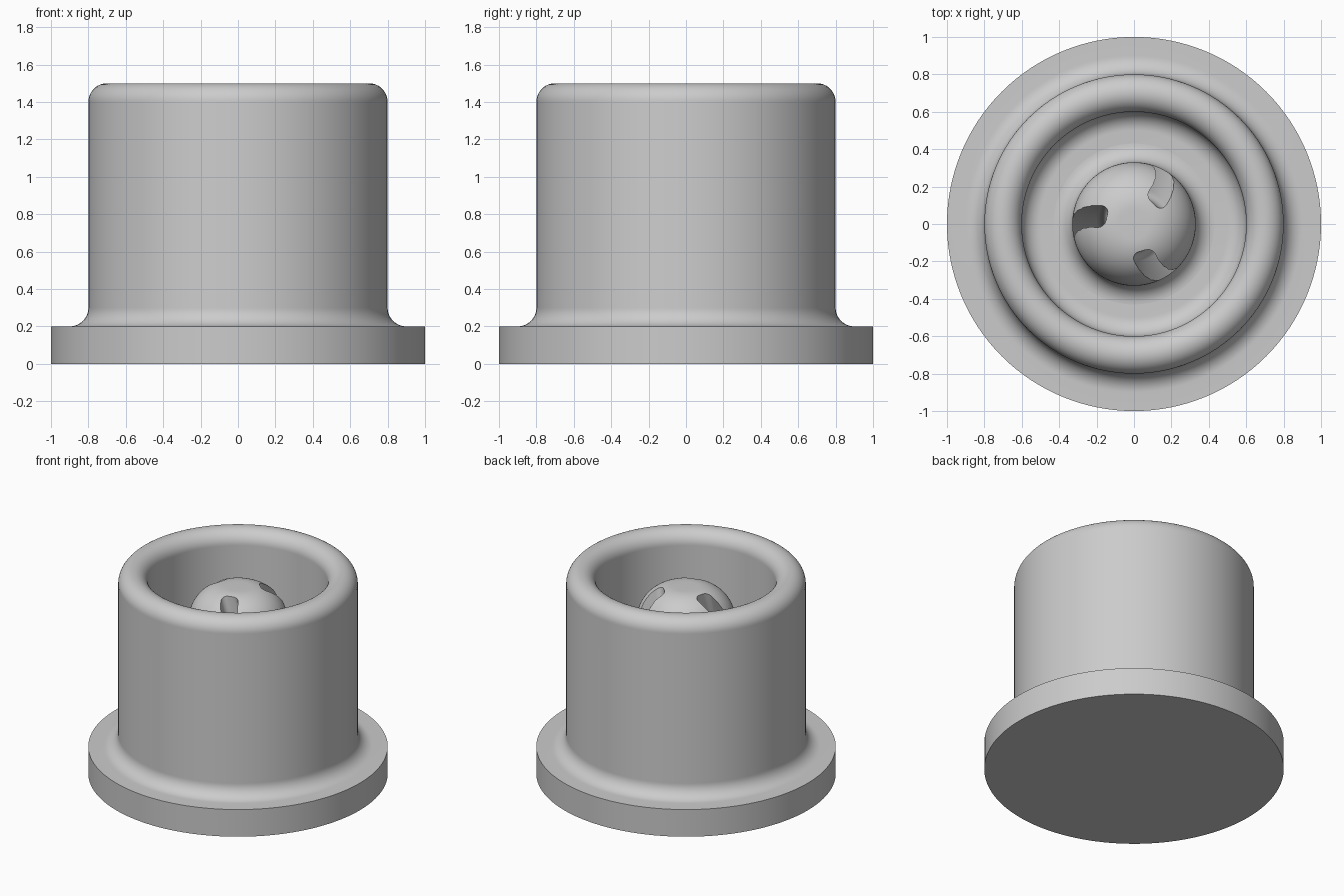
import bpy, bmesh
from math import sin, cos, radians, pi
from mathutils import Matrix, Vector

cube = bpy.data.objects.get("Cube")
if cube:
    bpy.data.objects.remove(cube, do_unlink=True)

grey = bpy.data.materials.new("plain_grey")
grey.use_nodes = True
grey.diffuse_color = (0.6, 0.6, 0.6, 1)
grey.node_tree.nodes["Principled BSDF"].inputs["Base Color"].default_value = (0.6, 0.6, 0.6, 1)


def arc(cx, cz, r, start, end, steps=12):
    """Points along a circular arc, angles in degrees."""
    angles = [radians(start + (end - start) * i / steps) for i in range(steps + 1)]
    return [(cx + r * cos(a), cz + r * sin(a)) for a in angles]


def make_object(name, bm):
    bmesh.ops.recalc_face_normals(bm, faces=bm.faces)
    mesh = bpy.data.meshes.new(name)
    bm.to_mesh(mesh)
    bm.free()
    mesh.materials.append(grey)
    obj = bpy.data.objects.new(name, mesh)
    bpy.context.collection.objects.link(obj)
    return obj


def lathe(name, profile, segments=128):
    """Spin a radius/height profile round the z axis."""
    bm = bmesh.new()
    verts = [bm.verts.new((r, 0, z)) for r, z in profile]
    edges = [bm.edges.new(pair) for pair in zip(verts, verts[1:])]
    bmesh.ops.spin(bm, geom=verts + edges, cent=(0, 0, 0), axis=(0, 0, 1),
                   angle=2 * pi, steps=segments)
    bmesh.ops.remove_doubles(bm, verts=bm.verts, dist=1e-5)
    return make_object(name, bm)


def smooth(obj):
    bpy.ops.object.select_all(action='DESELECT')
    obj.select_set(True)
    bpy.context.view_layer.objects.active = obj
    bpy.ops.object.shade_smooth_by_angle(angle=radians(30))


# Flange, filleted outer wall, round rim and hollow inside
FLOOR = 0.2
housing = lathe("housing",
                [(0, 0), (1, 0), (1, 0.2)]
                + arc(0.9, 0.3, 0.1, 270, 180)
                + arc(0.7, 1.4, 0.1, 0, 180, 24)
                + arc(0.5, FLOOR + 0.1, 0.1, 0, -90)
                + [(0, FLOOR)])

# Domed centre pin with a flared foot
pin = lathe("centre_pin",
            [(0, 0.15), (0.43, 0.15)]
            + arc(0.43, FLOOR + 0.1, 0.1, 270, 180)
            + arc(0.08, 1.13, 0.25, 0, 90, 20)
            + [(0, 1.38)])

# Three twisted slots cut down the side of the pin
TOP, BOTTOM, LAYERS, TWIST = 1.5, 0.4, 24, 80
section = ([(0.5, 0.06)] + arc(0.19, 0.02, 0.04, 90, 180, 6)
           + arc(0.19, -0.02, 0.04, 180, 270, 6) + [(0.5, -0.06)])
bm = bmesh.new()
for slot in range(3):
    rings = []
    for i in range(LAYERS + 1):
        z = TOP + (BOTTOM - TOP) * i / LAYERS
        turn = Matrix.Rotation(radians(167 + 120 * slot + TWIST * (1.36 - z)), 3, 'Z')
        rings.append([bm.verts.new(turn @ Vector((r, t, z))) for r, t in section])
    for upper, lower in zip(rings, rings[1:]):
        for j in range(len(section)):
            k = (j + 1) % len(section)
            bm.faces.new((upper[j], upper[k], lower[k], lower[j]))
    bm.faces.new(rings[0])
    bm.faces.new(rings[-1])
cutter = make_object("slot_cutter", bm)
cutter.hide_render = True

cut = pin.modifiers.new("slots", 'BOOLEAN')
cut.operation = 'DIFFERENCE'
cut.solver = 'EXACT'
cut.object = cutter
bpy.ops.object.select_all(action='DESELECT')
pin.select_set(True)
bpy.context.view_layer.objects.active = pin
bpy.ops.object.modifier_apply(modifier=cut.name)
bpy.data.objects.remove(cutter, do_unlink=True)

for part in (housing, pin):
    smooth(part)
